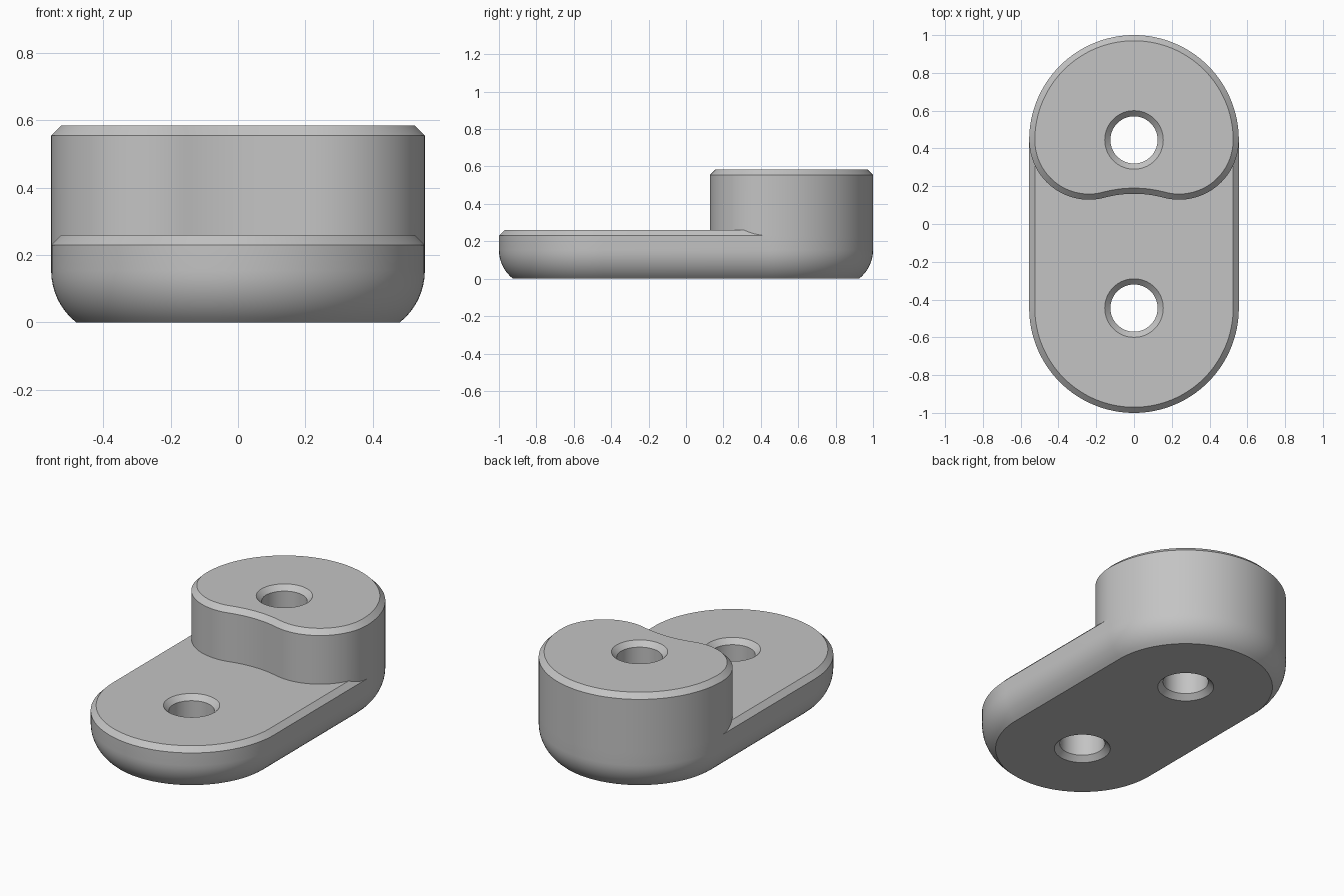
import bpy
import bmesh
from math import sin, cos, pi, atan2, radians

cube = bpy.data.objects.get("Cube")
if cube:
    bpy.data.objects.remove(cube)

R = 0.555          # end radius
C = 1 - R          # hole centre distance from the middle
BEVEL = 0.03
BASE_TOP, BOSS_TOP = 0.26, 0.585
HOLE = 0.125
RELIEF = 0.605     # concave radius around the front hole
# Lobe radius tangent to both the end circle and the concave relief
LOBE = (R * R + 4 * C * C - RELIEF * RELIEF) / (2 * (R + RELIEF))

grey = bpy.data.materials.new("plain_grey")
grey.use_nodes = True
grey.diffuse_color = (0.55, 0.55, 0.55, 1)
grey.node_tree.nodes["Principled BSDF"].inputs["Base Color"].default_value = grey.diffuse_color


def arc(cx, cy, r, start, end, steps):
    angles = [start + (end - start) * i / steps for i in range(steps + 1)]
    return [(cx + r * cos(a), cy + r * sin(a)) for a in angles]


def base_outline(inset):
    r = R - inset
    return arc(0, C, r, 0, pi, 64) + arc(0, -C, r, pi, 2 * pi, 64)


def boss_outline(inset):
    cx = R - LOBE
    a = atan2(2 * C, cx)     # direction from relief centre to right lobe
    lobe = LOBE - inset
    return (arc(0, C, R - inset, 0, pi, 64)
            + arc(-cx, C, lobe, pi, 2 * pi - a, 28)[1:]
            + arc(0, -C, RELIEF + inset, pi - a, a, 20)[1:]
            + arc(cx, C, lobe, -pi + a, 0, 28)[1:-1])


def loft(name, rings):
    """Closed solid through matching outlines, given as (points, z)."""
    bm = bmesh.new()
    loops = [[bm.verts.new((x, y, z)) for x, y in pts] for pts, z in rings]
    for low, high in zip(loops, loops[1:]):
        for i in range(len(low)):
            j = (i + 1) % len(low)
            bm.faces.new((low[i], low[j], high[j], high[i]))
    bm.faces.new(loops[0][::-1])
    bm.faces.new(loops[-1])
    bmesh.ops.recalc_face_normals(bm, faces=bm.faces)
    mesh = bpy.data.meshes.new(name)
    bm.to_mesh(mesh)
    bm.free()
    mesh.materials.append(grey)
    obj = bpy.data.objects.new(name, mesh)
    bpy.context.collection.objects.link(obj)
    return obj


def combine(target, tool, operation):
    mod = target.modifiers.new(operation.lower(), 'BOOLEAN')
    mod.object, mod.operation, mod.solver = tool, operation, 'EXACT'
    bpy.context.view_layer.objects.active = target
    bpy.ops.object.modifier_apply(modifier=mod.name)
    bpy.data.objects.remove(tool)


# Rounded base plate: curved underside, straight wall, top chamfer
ROUND, SWEEP = 0.195, radians(52)
rings = []
for i in range(9):
    a = SWEEP * (1 - i / 8)
    rings.append((base_outline(ROUND * (1 - cos(a))), ROUND * (sin(SWEEP) - sin(a))))
rings += [(base_outline(0), BASE_TOP - BEVEL), (base_outline(BEVEL), BASE_TOP)]
body = loft("stepped_link_plate", rings)

# Raised boss at the back with a concave front
boss = loft("raised_boss", [(boss_outline(0), BASE_TOP - BEVEL),
                            (boss_outline(0), BOSS_TOP - BEVEL),
                            (boss_outline(BEVEL), BOSS_TOP)])
combine(body, boss, 'UNION')

# Through holes, chamfered at both ends
for y, top in ((C, BOSS_TOP), (-C, BASE_TOP)):
    wide, narrow = (arc(0, y, r, 0, 2 * pi, 64)[:-1] for r in (HOLE + 2 * BEVEL, HOLE))
    cutter = loft("hole_cutter", [(wide, -BEVEL), (narrow, BEVEL),
                                  (narrow, top - BEVEL), (wide, top + BEVEL)])
    cutter.hide_render = True
    combine(body, cutter, 'DIFFERENCE')

bpy.ops.object.select_all(action='DESELECT')
body.select_set(True)
bpy.context.view_layer.objects.active = body
bpy.ops.object.shade_smooth_by_angle(angle=radians(25))
